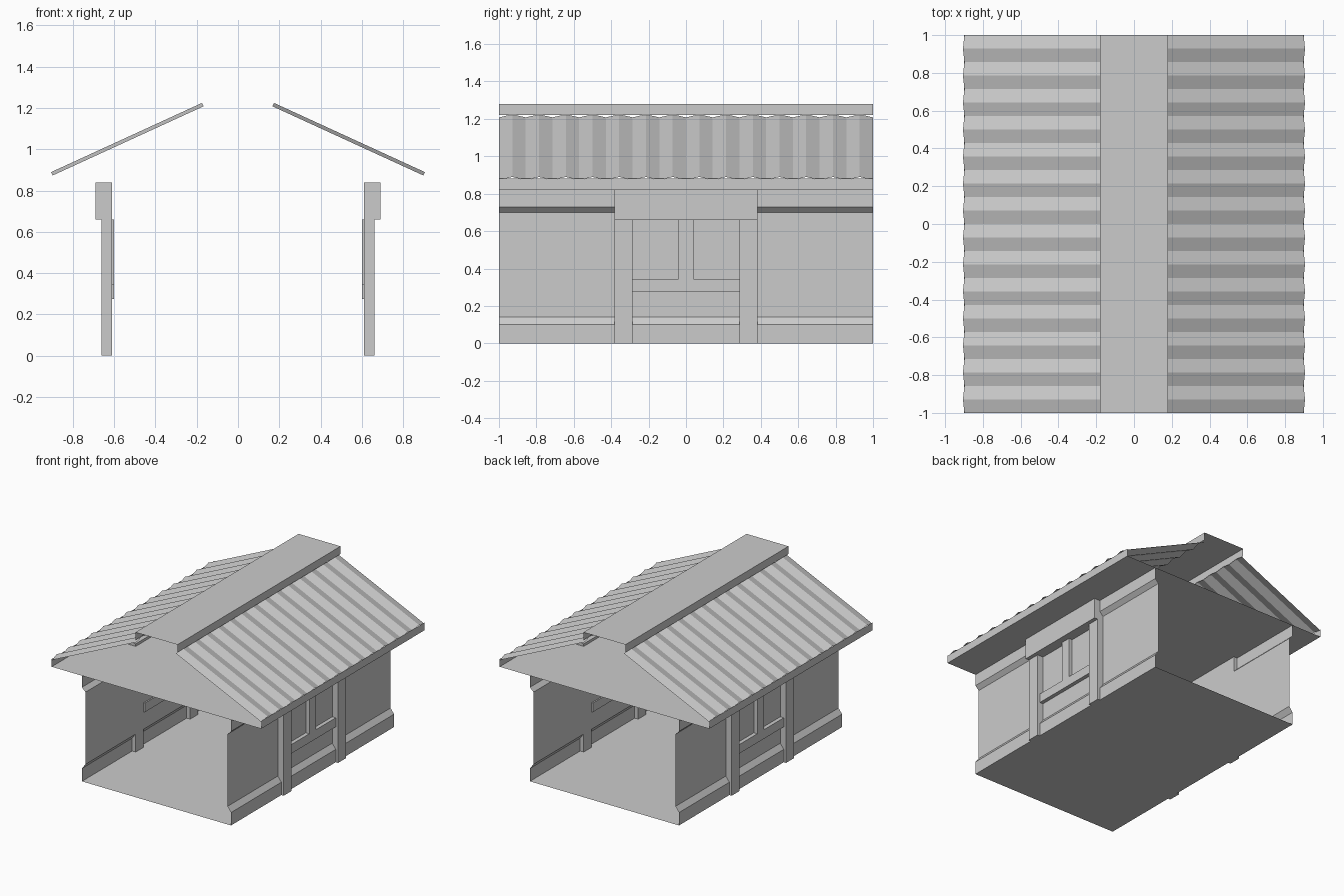
import bpy
import bmesh
from mathutils import Vector

cube = bpy.data.objects.get("Cube")
if cube:
    bpy.data.objects.remove(cube, do_unlink=True)

grey = bpy.data.materials.new("plain_grey")
grey.use_nodes = True
colour = (0.6, 0.6, 0.6, 1)
grey.diffuse_color = colour
grey.node_tree.nodes["Principled BSDF"].inputs["Base Color"].default_value = colour


def finish(name, bm):
    mesh = bpy.data.meshes.new(name)
    bm.to_mesh(mesh)
    bm.free()
    mesh.materials.append(grey)
    obj = bpy.data.objects.new(name, mesh)
    bpy.context.collection.objects.link(obj)
    return obj


def loft(name, rows):
    """Skin a sheet through equally long rows of points."""
    bm = bmesh.new()
    grid = [[bm.verts.new(p) for p in row] for row in rows]
    for a, b in zip(grid, grid[1:]):
        for i in range(len(a) - 1):
            bm.faces.new((a[i], b[i], b[i + 1], a[i + 1]))
    return finish(name, bm)


def extrude_profile(name, profile):
    """Run an open (x, z) profile along the whole depth."""
    return loft(name, [[(x, y, z) for x, z in profile] for y in (-1, 1)])


def box(name, x, y, z):
    bm = bmesh.new()
    bmesh.ops.create_cube(bm, size=1)
    for v in bm.verts:
        v.co = [r[0] if c < 0 else r[1] for c, r in zip(v.co, (x, y, z))]
    return finish(name, bm)


def mirror_x(obj):
    obj.modifiers.new("Mirror", "MIRROR").use_mirror_merge = False


# Floor and ceiling sheets, open at both ends
extrude_profile("floor", [(-0.64, 0), (0.64, 0)])
extrude_profile("ceiling", [(-0.9, 0.82), (0.9, 0.82)])

# Side walls with a thicker base and top band
mirror_x(extrude_profile("side_wall", [
    (0.64, 0.82), (0.64, 0.73), (0.61, 0.7),
    (0.61, 0.14), (0.64, 0.1), (0.64, 0)]))

# Eave boards
mirror_x(extrude_profile("eave_board", [(0.9, 0.88), (0.9, 0.82)]))

# Window frame on each side: posts, header, sill and centre bar
for name, side in (("front", -1), ("back", 1)):
    span = sorted((side * 0.285, side * 0.383))
    mirror_x(box(name + "_window_post", (0.61, 0.66), span, (0, 0.66)))
mirror_x(box("window_header", (0.61, 0.69), (-0.383, 0.383), (0.66, 0.84)))
mirror_x(box("window_sill", (0.6, 0.64), (-0.285, 0.285), (0.275, 0.345)))
mirror_x(box("window_centre_bar", (0.6, 0.64), (-0.04, 0.04), (0.345, 0.66)))

# Corrugated roof slopes
ridge, eave = Vector((0.167, 0, 1.208)), Vector((0.898, 0, 0.873))
slope = (eave - ridge).normalized()
lift = Vector((-slope.z, 0, slope.x)) * 0.018
folds = 28
rows = []
for i in range(folds + 1):
    shift = Vector((0, -1 + 2 * i / folds, 0)) + lift * (i % 2)
    rows.append([ridge + shift, eave + shift])
mirror_x(loft("corrugated_roof", rows))

# Ridge cap, an open channel turned down
extrude_profile("ridge_cap", [
    (-0.18, 1.22), (-0.18, 1.28), (0.18, 1.28), (0.18, 1.22)])

# Make the sheets face outwards
for name in ("floor", "ceiling", "side_wall", "eave_board",
             "corrugated_roof", "ridge_cap"):
    mesh = bpy.data.objects[name].data
    down = name in ("floor", "ceiling")
    aim = Vector((0, 0, -1)) if down else Vector((1, 0, 1))
    total = sum((p.normal * p.area for p in mesh.polygons), Vector())
    if total.dot(aim) < 0:
        mesh.flip_normals()
